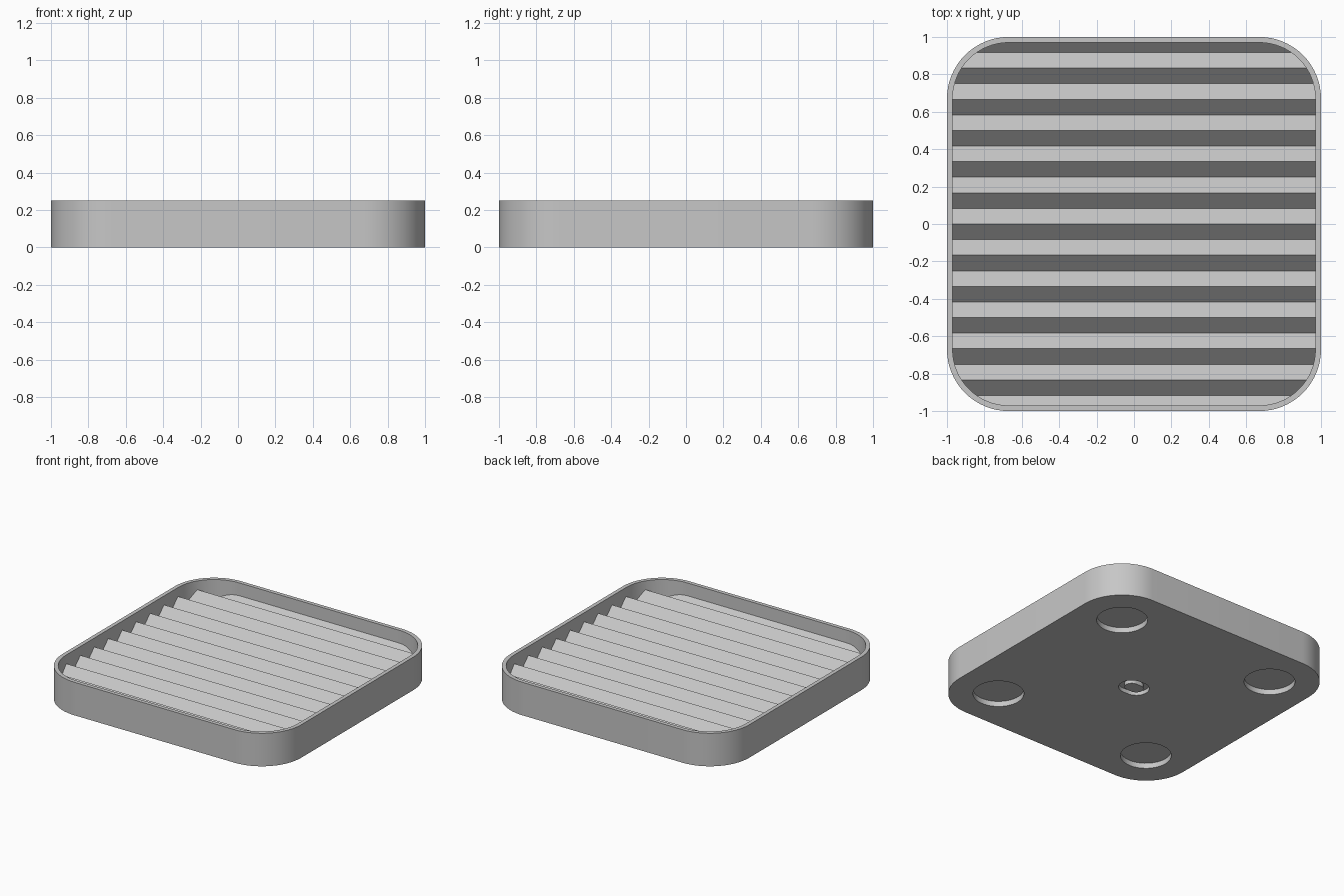
import bpy
import bmesh
import math

cube = bpy.data.objects.get("Cube")
if cube:
    bpy.data.objects.remove(cube, do_unlink=True)

HEIGHT = 0.25
WALL = 0.03
CORNER = 0.33
VALLEY, PEAK = 0.1, 0.183
PITCH = 1 / 6

grey = bpy.data.materials.new("light grey")
grey.use_nodes = True
colour = (0.57, 0.57, 0.57, 1)
grey.diffuse_color = colour
grey.node_tree.nodes["Principled BSDF"].inputs["Base Color"].default_value = colour


def prism(name, outline, direction):
    """Extrude a closed outline into a solid."""
    bm = bmesh.new()
    face = bm.faces.new([bm.verts.new(p) for p in outline])
    extruded = bmesh.ops.extrude_face_region(bm, geom=[face])["geom"]
    moved = [v for v in extruded if isinstance(v, bmesh.types.BMVert)]
    bmesh.ops.translate(bm, verts=moved, vec=direction)
    bmesh.ops.recalc_face_normals(bm, faces=bm.faces)
    mesh = bpy.data.meshes.new(name)
    bm.to_mesh(mesh)
    bm.free()
    mesh.materials.append(grey)
    obj = bpy.data.objects.new(name, mesh)
    bpy.context.collection.objects.link(obj)
    return obj


def rounded(name, hx, hy, radius, z0, z1, steps=12, centre=(0, 0)):
    """Upright prism with rounded corners; a disc when hx = hy = radius."""
    points = []
    for q, (sx, sy) in enumerate(((1, 1), (-1, 1), (-1, -1), (1, -1))):
        for i in range(steps + 1):
            a = (q + i / steps) * math.pi / 2
            p = (centre[0] + sx * (hx - radius) + radius * math.cos(a),
                 centre[1] + sy * (hy - radius) + radius * math.sin(a), z0)
            if not points or math.dist(p, points[-1]) > 1e-5:
                points.append(p)
    if math.dist(points[0], points[-1]) < 1e-5:
        points.pop()
    return prism(name, points, (0, 0, z1 - z0))


def cut(target, tool):
    """Subtract a solid from another and discard the tool."""
    mod = target.modifiers.new("cut", "BOOLEAN")
    mod.operation = "DIFFERENCE"
    mod.solver = "EXACT"
    mod.object = tool
    bpy.context.view_layer.objects.active = target
    bpy.ops.object.modifier_apply(modifier=mod.name)
    bpy.data.objects.remove(tool, do_unlink=True)


# Outer tray body
tray = rounded("ridged_tray", 1, 1, CORNER, 0, HEIGHT, steps=16)

# Inner pocket, shaped underneath by the row of triangular ridges
inner = 1 - WALL
pocket = rounded("pocket", inner, inner, CORNER - WALL, 0.06, HEIGHT + 0.1, steps=16)
zigzag = [(-1.2, i * PITCH / 2, VALLEY if i % 2 else PEAK) for i in range(-13, 14)]
zigzag += [(-1.2, 1.2, 0), (-1.2, -1.2, 0)]
cut(pocket, prism("ridges", zigzag, (2.4, 0, 0)))
cut(tray, pocket)

# Four round recesses under the corners
for x in (-0.66, 0.66):
    for y in (-0.66, 0.66):
        cut(tray, rounded("foot_recess", 0.175, 0.175, 0.175, -0.1, 0.04, centre=(x, y)))

# Small ring groove in the middle of the underside
groove = rounded("groove", 0.11, 0.09, 0.09, -0.1, 0.03)
cut(groove, rounded("groove_core", 0.07, 0.05, 0.05, -0.2, 0.1))
cut(tray, groove)

# Smooth round walls, crisp edges
bpy.ops.object.select_all(action="DESELECT")
tray.select_set(True)
bpy.context.view_layer.objects.active = tray
bpy.ops.object.shade_smooth_by_angle(angle=math.radians(30))
